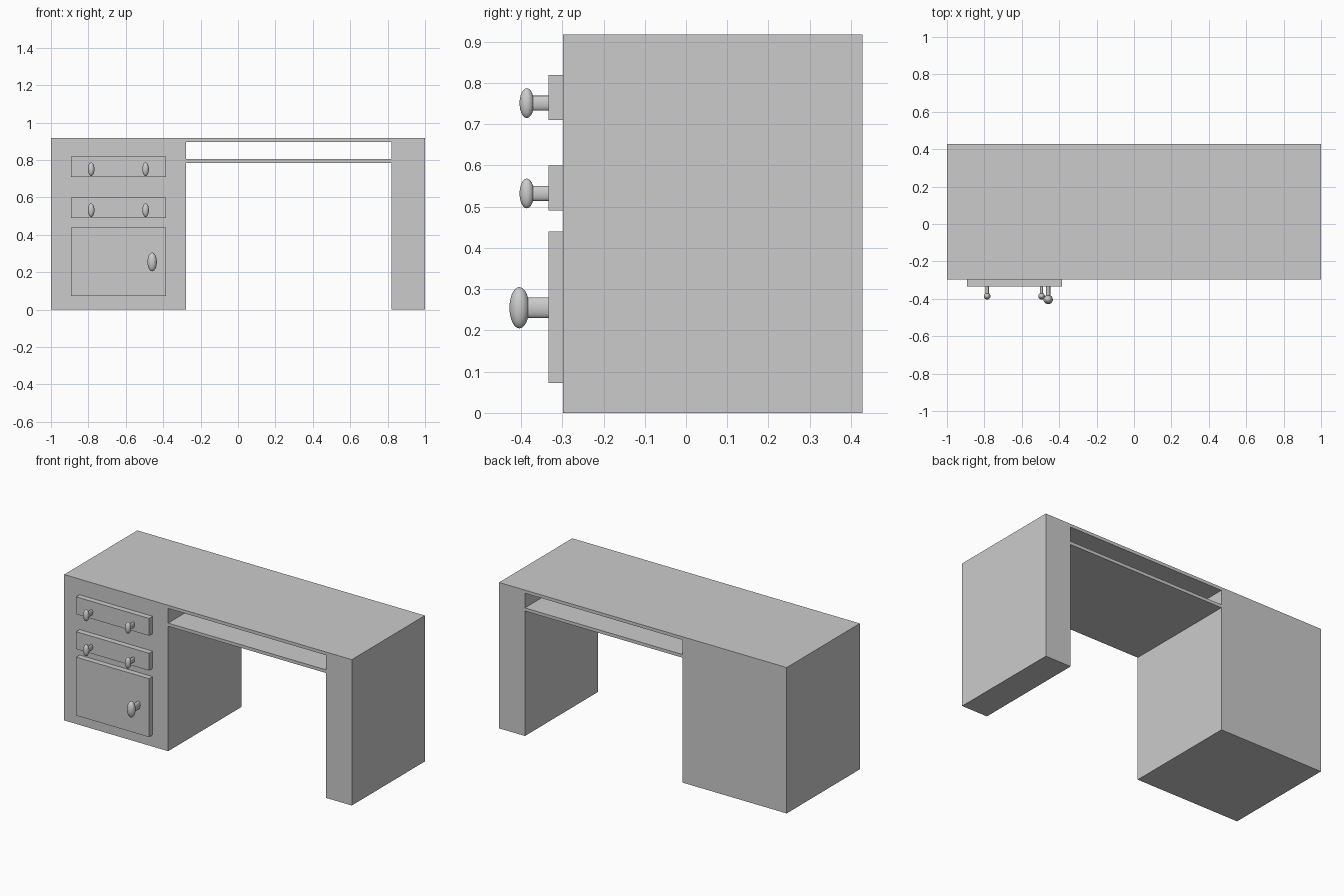
import bpy, bmesh
from math import radians
from mathutils import Matrix

if "Cube" in bpy.data.objects:
    bpy.data.objects.remove(bpy.data.objects["Cube"])

FRONT, BACK = -0.298, 0.428      # desk body depth
PANEL_Y = -0.333                 # front face of drawers and door


def finish(name, bm, smooth=False):
    bmesh.ops.recalc_face_normals(bm, faces=bm.faces)
    mesh = bpy.data.meshes.new(name)
    bm.to_mesh(mesh)
    bm.free()
    obj = bpy.data.objects.new(name, mesh)
    bpy.context.collection.objects.link(obj)
    if smooth:
        bpy.ops.object.select_all(action='DESELECT')
        obj.select_set(True)
        bpy.context.view_layer.objects.active = obj
        bpy.ops.object.shade_smooth_by_angle(angle=radians(40))
    return obj


def extrude_profile(name, points, y0, y1):
    bm = bmesh.new()
    face = bm.faces.new([bm.verts.new((x, y0, z)) for x, z in points])
    geom = bmesh.ops.extrude_face_region(bm, geom=[face])["geom"]
    verts = [g for g in geom if isinstance(g, bmesh.types.BMVert)]
    bmesh.ops.translate(bm, verts=verts, vec=(0, y1 - y0, 0))
    return finish(name, bm)


def box(name, x0, x1, y0, y1, z0, z1):
    return extrude_profile(name, [(x0, z0), (x1, z0), (x1, z1), (x0, z1)], y0, y1)


def knob(name, x, z, head_y, rx, ry, rz):
    # oval stem plus flattened ellipsoid head
    bm = bmesh.new()
    length = PANEL_Y + 0.005 - head_y
    stem = (Matrix.Translation((x, head_y + length / 2, z))
            @ Matrix.Diagonal((rx / 2, 1, rz / 2, 1))
            @ Matrix.Rotation(radians(90), 4, 'X'))
    bmesh.ops.create_cone(bm, cap_ends=True, segments=32, radius1=1, radius2=1,
                          depth=length, matrix=stem)
    head = Matrix.Translation((x, head_y, z)) @ Matrix.Diagonal((rx, ry, rz, 1))
    bmesh.ops.create_uvsphere(bm, u_segments=32, v_segments=16, radius=1, matrix=head)
    return finish(name, bm, smooth=True)


# Desk body: wide pedestal, thin top and right leg in one profile
extrude_profile("desk_body", [(-1, 0), (-0.277, 0), (-0.277, 0.897), (0.82, 0.897),
                              (0.82, 0), (1, 0), (1, 0.917), (-1, 0.917)], FRONT, BACK)

# Shelf under the top
box("keyboard_shelf", -0.277, 0.82, FRONT, BACK, 0.785, 0.805)

# Two drawers with a pair of knobs each
for label, z0, z1, kz in (("upper", 0.71, 0.819, 0.751), ("lower", 0.491, 0.60, 0.532)):
    box(f"{label}_drawer", -0.893, -0.385, PANEL_Y, FRONT, z0, z1)
    for side, x in (("left", -0.785), ("right", -0.494)):
        knob(f"{label}_drawer_knob_{side}", x, kz, -0.386, 0.0175, 0.0175, 0.036)

# Cupboard door with a larger knob
box("cupboard_door", -0.893, -0.385, PANEL_Y, FRONT, 0.073, 0.44)
knob("cupboard_door_knob", -0.459, 0.255, -0.404, 0.025, 0.024, 0.05)
